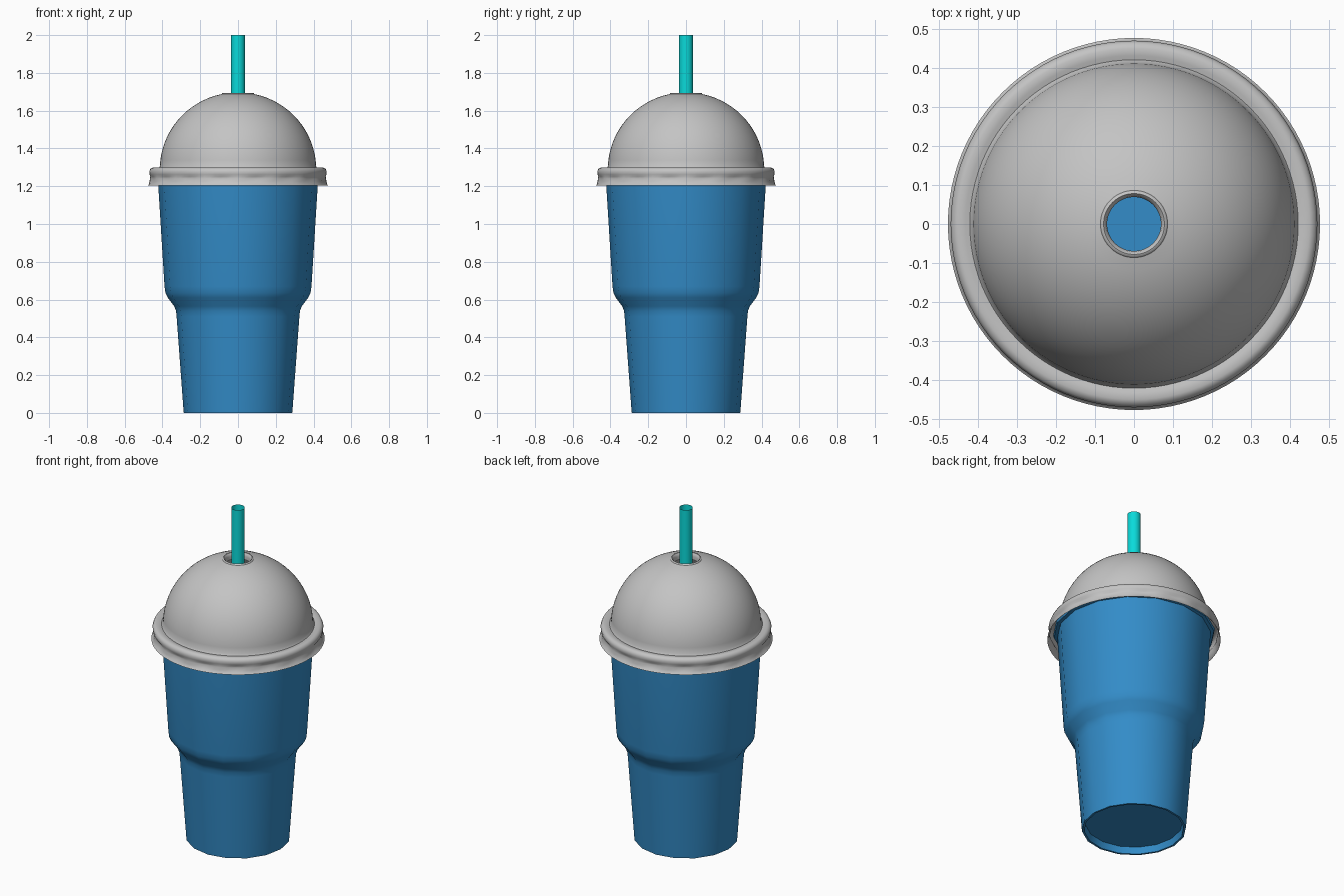
import bpy, math

cube = bpy.data.objects.get("Cube")
if cube:
    bpy.data.objects.remove(cube, do_unlink=True)


def material(name, rgb):
    m = bpy.data.materials.new(name)
    m.use_nodes = True
    m.diffuse_color = (*rgb, 1)
    m.node_tree.nodes["Principled BSDF"].inputs["Base Color"].default_value = (*rgb, 1)
    return m


def lathe(name, profile, sides, mat, angle, ripple=None):
    """Spin an (r, z) profile about z; r = 0 closes the end with a disc."""
    verts, faces, rings = [], [], []
    for r, z in profile:
        if r == 0:
            rings.append([len(verts)] * sides)
            verts.append((0, 0, z))
            continue
        rings.append(list(range(len(verts), len(verts) + sides)))
        for i in range(sides):
            a = math.tau * i / sides
            q = r + (ripple(a, z) if ripple else 0)
            verts.append((q * math.cos(a), q * math.sin(a), z))
    for low, high in zip(rings, rings[1:]):
        for i in range(sides):
            j = (i + 1) % sides
            face = [low[i], low[j], high[j], high[i]]
            faces.append(list(dict.fromkeys(face)))
    mesh = bpy.data.meshes.new(name)
    mesh.from_pydata(verts, [], faces)
    mesh.materials.append(mat)
    obj = bpy.data.objects.new(name, mesh)
    bpy.context.collection.objects.link(obj)
    bpy.ops.object.select_all(action='DESELECT')
    obj.select_set(True)
    bpy.context.view_layer.objects.active = obj
    bpy.ops.object.shade_smooth_by_angle(angle=math.radians(angle))
    return obj


blue = material("cup blue", (0.033, 0.262, 0.578))
grey = material("lid grey", (0.55, 0.55, 0.55))
teal = material("straw teal", (0.003, 0.70, 0.70))

# Cup: recessed base, stepped wall, rolled rim, inner wall and floor
cup_profile = [
    (0, 0.04), (0.268, 0.04), (0.275, 0), (0.287, 0), (0.289, 0.02),
    (0.325, 0.51), (0.328, 0.54), (0.338, 0.565), (0.372, 0.61),
    (0.384, 0.635), (0.389, 0.67), (0.422, 1.20), (0.424, 1.235),
    (0.442, 1.238), (0.447, 1.252), (0.438, 1.265), (0.42, 1.258),
    (0.412, 1.20), (0.378, 0.66), (0.36, 0.615), (0.318, 0.55), (0.272, 0.05), (0, 0.05),
]
lathe("cup", cup_profile, 16, blue, 50)

# Lid: flared skirt, rounded bead, dome and turned-in straw hole
flange = [
    (0.477, 1.205), (0.473, 1.208), (0.466, 1.225), (0.462, 1.24), (0.462, 1.25),
    (0.468, 1.262), (0.470, 1.278), (0.464, 1.292), (0.45, 1.299),
    (0.432, 1.296), (0.421, 1.293),
]
dome = []
for k in range(17):
    t = math.radians(2 + k * 4.75)
    dome.append((0.414 * math.cos(t), 1.29 + 0.407 * math.sin(t)))
hole = [(0.084, 1.692), (0.078, 1.694), (0.072, 1.688), (0.069, 1.675), (0.069, 1.655)]


def scallops(a, z):
    # Shallow ribs on the skirt, fading out above and below
    fade = max(0, 1 - abs(z - 1.238) / 0.022)
    return 0.005 * fade * math.cos(16 * a)


lathe("dome_lid", flange + dome + hole, 96, grey, 45, scallops)

# Straw: open thin tube reaching down into the cup
lathe("straw", [(0.037, 0.08), (0.037, 2.0)], 24, teal, 40)
